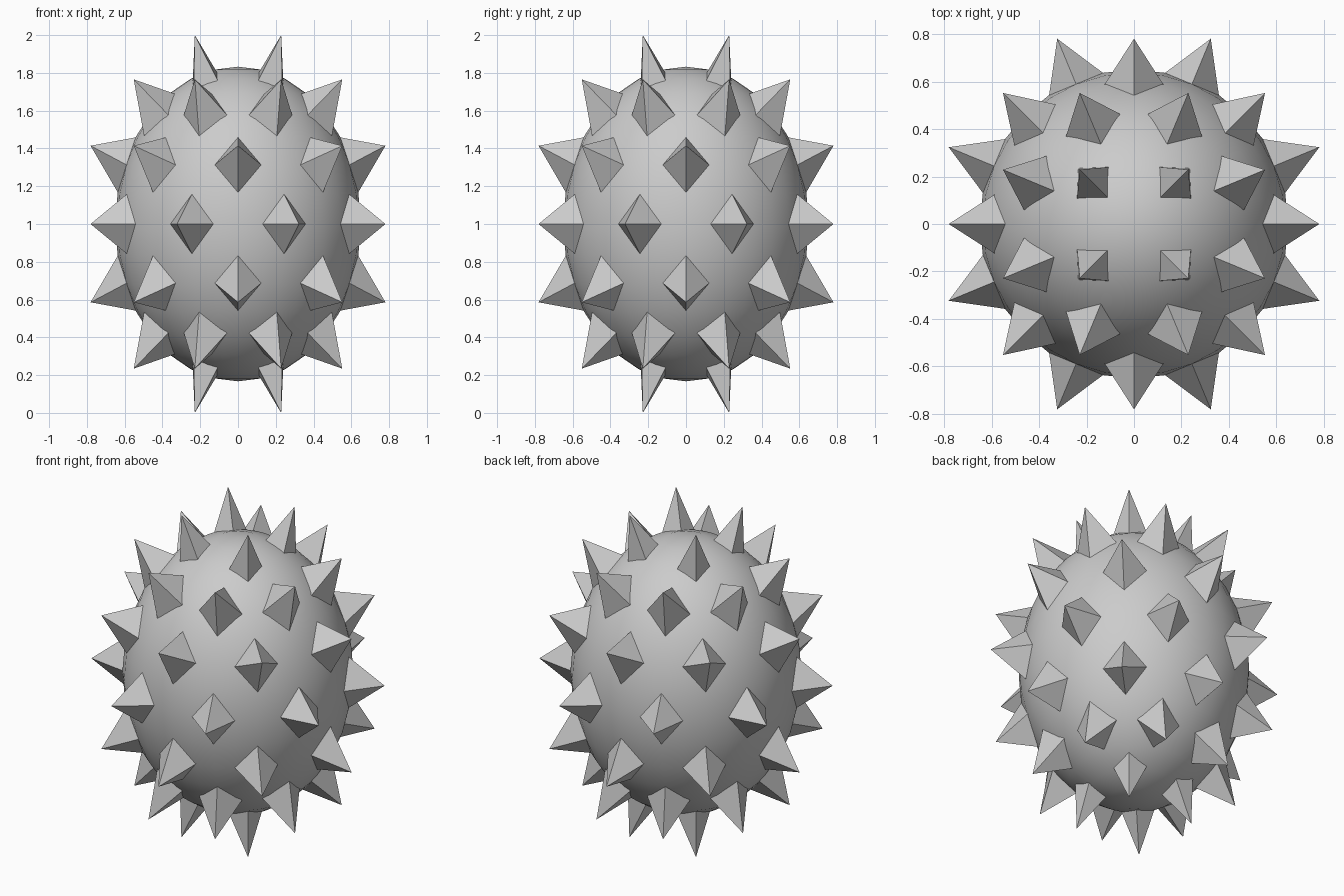
import bpy, bmesh
from math import radians, sin, cos
from mathutils import Vector

if "Cube" in bpy.data.objects:
    bpy.data.objects.remove(bpy.data.objects["Cube"])

RX, RZ = 0.65, 0.833          # body semi-axes
TIP, BASE = 1.3, 0.98         # spike tip and base distance on the unit sphere


def squash(v):
    """Map unit-sphere space to the egg-shaped body, centred at z = 1."""
    return Vector((v.x * RX, v.y * RX, 1 + v.z * RZ))


def make_object(name, bm):
    bmesh.ops.recalc_face_normals(bm, faces=bm.faces)
    mesh = bpy.data.meshes.new(name)
    bm.to_mesh(mesh)
    bm.free()
    obj = bpy.data.objects.new(name, mesh)
    bpy.context.collection.objects.link(obj)
    return obj


# smooth body
bm = bmesh.new()
bmesh.ops.create_uvsphere(bm, u_segments=32, v_segments=16, radius=1)
for v in bm.verts:
    v.co = squash(v.co)
for f in bm.faces:
    f.smooth = True
make_object("body", bm)


def add_spike(bm, lat, lon, half):
    """Four-sided pyramid pointing outwards, corners along the meridian."""
    out = Vector((cos(lat) * cos(lon), cos(lat) * sin(lon), sin(lat)))
    side = Vector((-sin(lon), cos(lon), 0))
    up = out.cross(side)
    tip = bm.verts.new(squash(out * TIP))
    base = [bm.verts.new(squash(out * BASE + d * half))
            for d in (side, up, -side, -up)]
    bm.faces.new(base)
    for i in range(4):
        bm.faces.new((base[i], base[(i + 1) % 4], tip))


# spike rings: name, latitude, count, first longitude, half diagonal
rings = [
    ("bottom_spikes", -67.5, 4, 45, 0.147),
    ("low_spikes", -45, 8, 22.5, 0.19),
    ("lower_middle_spikes", -22.5, 8, 0, 0.19),
    ("middle_spikes", 0, 8, 22.5, 0.19),
    ("upper_middle_spikes", 22.5, 8, 0, 0.19),
    ("high_spikes", 45, 8, 22.5, 0.19),
    ("top_spikes", 67.5, 4, 45, 0.147),
]
for name, lat, count, start, half in rings:
    bm = bmesh.new()
    for i in range(count):
        add_spike(bm, radians(lat), radians(start + 360 * i / count), half)
    make_object(name, bm)
